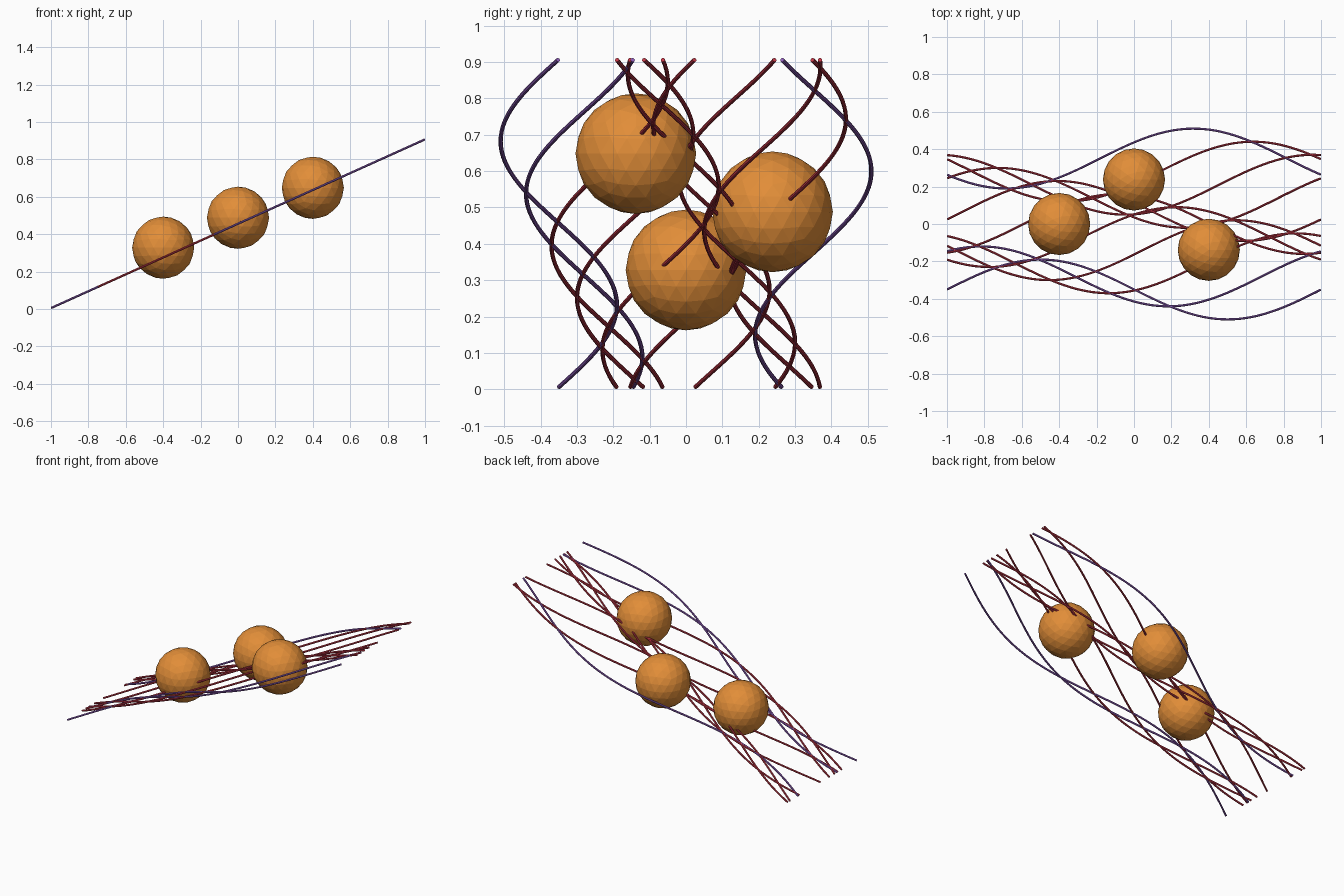
import bpy
import math

if "Cube" in bpy.data.objects:
    bpy.data.objects.remove(bpy.data.objects["Cube"])


def material(name, rgb):
    m = bpy.data.materials.new(name)
    m.diffuse_color = (*rgb, 1.0)
    m.use_nodes = True
    m.node_tree.nodes["Principled BSDF"].inputs["Base Color"].default_value = m.diffuse_color
    return m


ORANGE = material("orange", (0.76, 0.27, 0.04))
RED = material("red", (0.55, 0.04, 0.065))
PURPLE = material("purple", (0.28, 0.115, 0.50))

STRANDS = 11
STEPS = 64
HALF_LENGTH = 0.9975
ROD_RADIUS = 0.006


def strand(i):
    """One wavy rod on the tilted plane; each is shifted by one radian."""
    curve = bpy.data.curves.new(f"strand_{i + 1}", 'CURVE')
    curve.dimensions = '3D'
    curve.bevel_depth = ROD_RADIUS
    curve.bevel_resolution = 2
    curve.use_fill_caps = True
    line = curve.splines.new('POLY')
    line.points.add(STEPS)
    for k, point in enumerate(line.points):
        x = HALF_LENGTH * (2 * k / STEPS - 1)
        y = 0.35 - 0.07 * i + 0.16 * math.cos(math.pi * x - 1 - i)
        point.co = (x, y, 0.456 + 0.451 * x, 1)
    obj = bpy.data.objects.new(f"strand_{i + 1}", curve)
    bpy.context.collection.objects.link(obj)
    # turn the swept curve into a mesh
    bpy.ops.object.select_all(action='DESELECT')
    obj.select_set(True)
    bpy.context.view_layer.objects.active = obj
    bpy.ops.object.convert(target='MESH')
    obj = bpy.context.object
    obj.data.materials.clear()
    obj.data.materials.append(PURPLE if i in (0, 9, 10) else RED)
    bpy.ops.object.shade_smooth_by_angle()


# wavy strands
for i in range(STRANDS):
    strand(i)

# faceted balls resting among the strands
for n, centre in enumerate([(-0.4, 0.0, 0.328), (0.0, 0.238, 0.488), (0.4, -0.138, 0.648)]):
    bpy.ops.mesh.primitive_ico_sphere_add(subdivisions=3, radius=0.166, location=centre)
    ball = bpy.context.object
    ball.name = f"ball_{n + 1}"
    ball.data.materials.append(ORANGE)
